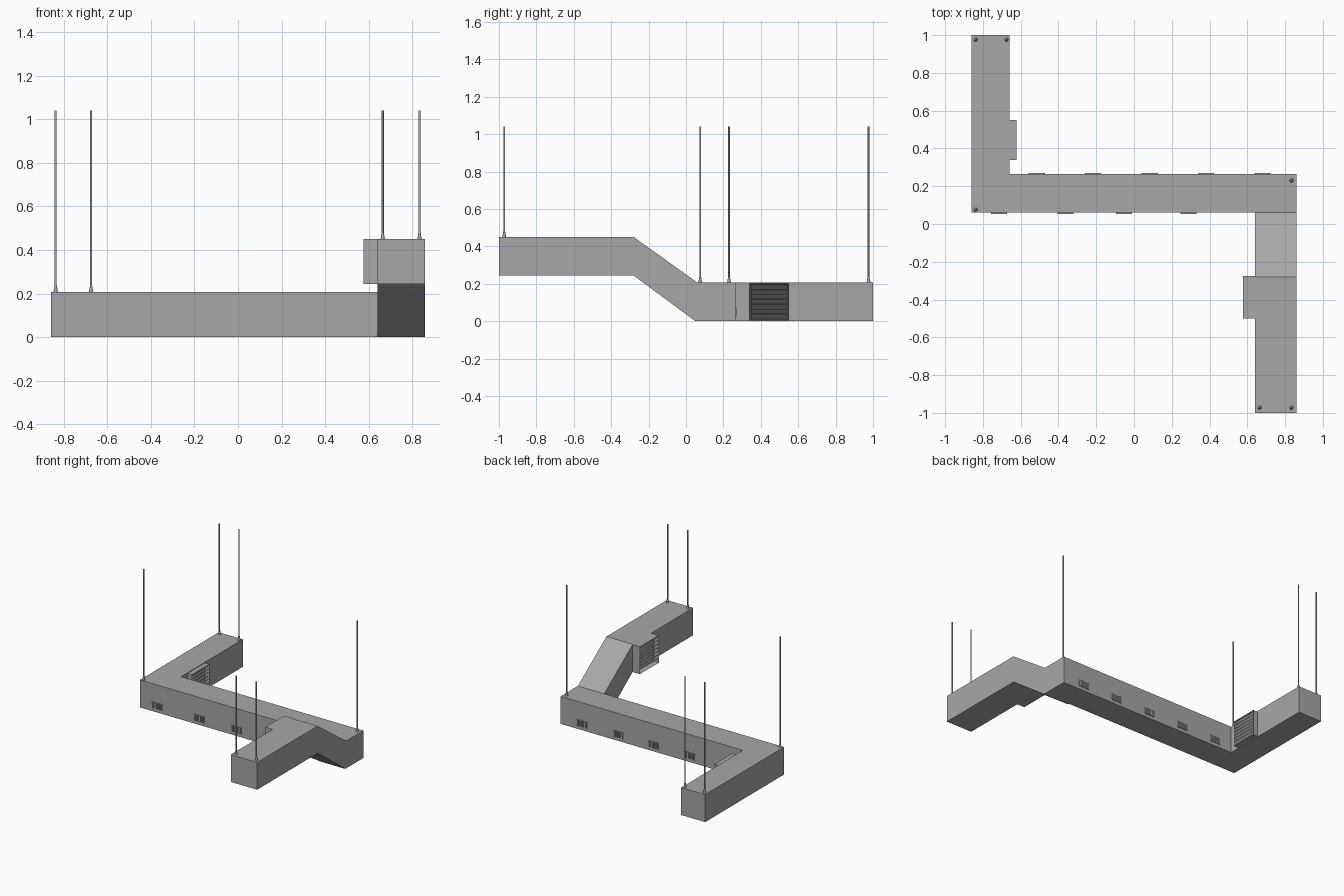
import bpy, bmesh, math
from mathutils import Matrix, Vector

if "Cube" in bpy.data.objects:
    bpy.data.objects.remove(bpy.data.objects["Cube"], do_unlink=True)

# One bare metal colour for everything
GREY = (0.39, 0.39, 0.39, 1)
duct_grey = bpy.data.materials.new("duct grey")
duct_grey.use_nodes = True
duct_grey.diffuse_color = GREY
duct_grey.node_tree.nodes["Principled BSDF"].inputs["Base Color"].default_value = GREY


def finish(name, bm):
    bmesh.ops.recalc_face_normals(bm, faces=bm.faces)
    mesh = bpy.data.meshes.new(name)
    bm.to_mesh(mesh)
    bm.free()
    mesh.materials.append(duct_grey)
    obj = bpy.data.objects.new(name, mesh)
    bpy.context.collection.objects.link(obj)
    return obj


def add_box(bm, lo, hi, tilt=Matrix.Identity(4)):
    lo, hi = Vector(lo), Vector(hi)
    mat = Matrix.Translation((lo + hi) / 2) @ tilt @ Matrix.Diagonal((*(hi - lo), 1))
    bmesh.ops.create_cube(bm, size=1, matrix=mat)


def prism(name, points, depth):
    """Extrude a closed outline along a vector."""
    bm = bmesh.new()
    face = bm.faces.new([bm.verts.new(p) for p in points])
    new = bmesh.ops.extrude_face_region(bm, geom=[face], use_keep_orig=True)["geom"]
    bmesh.ops.translate(bm, vec=depth, verts=[v for v in new if isinstance(v, bmesh.types.BMVert)])
    return finish(name, bm)


# Low duct: L-shaped run seen from above
H = 0.207
outline = [(-0.86, 0.06), (0.86, 0.06), (0.86, 0.265), (-0.66, 0.265), (-0.66, 1), (-0.86, 1)]
prism("main_duct", [(x, y, 0) for x, y in outline], (0, 0, H))

# Raised duct: side profile with the sloping section
profile = [(-1, 0.244), (-0.28, 0.244), (0.05, 0), (0.06, 0), (0.06, H), (-0.28, 0.45), (-1, 0.45)]
prism("raised_duct", [(0.64, y, z) for y, z in profile], (0.22, 0, 0))


# Large side outlets with a recessed grille of steeply tilted louvres
def outlet(name, x_duct, x_face, y0, y1, z0, z1):
    side = 1 if x_face > x_duct else -1
    rim, recess, count, angle = 0.008, 0.034, 7, math.radians(50)
    bm = bmesh.new()
    add_box(bm, (min(x_duct, x_face), y0, z0), (max(x_duct, x_face), y1, z1))
    front = max(bm.faces, key=lambda f: f.calc_center_median().x * side)
    bmesh.ops.inset_region(bm, faces=[front], thickness=rim)
    bmesh.ops.translate(bm, vec=(-side * recess, 0, 0), verts=front.verts)
    finish(name + "_housing", bm)

    bm = bmesh.new()
    pitch = (z1 - z0 - 2 * rim) / count
    half = pitch / math.cos(angle) / 2
    x = x_face - side * recess / 2
    for i in range(count):
        z = z0 + rim + pitch * (i + 0.5)
        add_box(bm, (x - 0.001, y0 + rim, z - half), (x + 0.001, y1 - rim, z + half),
                Matrix.Rotation(side * angle, 4, "Y"))
    finish(name + "_louvres", bm)


outlet("low_outlet", -0.66, -0.623, 0.34, 0.55, 0.006, 0.202)
outlet("raised_outlet", 0.64, 0.577, -0.5, -0.275, 0.244, 0.45)


# Small wall vents: backing plate, top and bottom rails, upright slats
def vent(name, x, y, side):
    w, z0, z1, rail, slats = 0.086, 0.025, 0.072, 0.003, 9
    bm = bmesh.new()

    def layer(xa, xb, za, zb, out):
        add_box(bm, (xa, min(y, y + side * out), za), (xb, max(y, y + side * out), zb))

    layer(x - w / 2, x + w / 2, z0, z1, 0.001)
    for z in (z0, z1 - rail):
        layer(x - w / 2, x + w / 2, z, z + rail, 0.006)
    for i in range(slats):
        c = x - w / 2 + w * (i + 0.5) / slats
        layer(c - 0.0025, c + 0.0025, z0 + rail, z1 - rail, 0.006)
    finish(name, bm)


for i, x in enumerate((-0.715, -0.363, -0.053, 0.288)):
    vent(f"front_vent_{i + 1}", x, 0.06, -1)
for i, x in enumerate((-0.515, -0.217, 0.083, 0.381, 0.68)):
    vent(f"back_vent_{i + 1}", x, 0.265, 1)


# Hanging rods with a flared foot
def hanger(name, x, y, z):
    bm = bmesh.new()
    for r1, r2, a, b in ((0.01, 0.005, z, z + 0.03), (0.005, 0.005, z + 0.03, 1.04)):
        bmesh.ops.create_cone(bm, cap_ends=True, segments=12, radius1=r1, radius2=r2, depth=b - a,
                              matrix=Matrix.Translation((x, y, (a + b) / 2)))
    rod = finish(name, bm)
    bpy.ops.object.select_all(action="DESELECT")
    rod.select_set(True)
    bpy.context.view_layer.objects.active = rod
    bpy.ops.object.shade_smooth_by_angle(angle=math.radians(40))


rods = [(-0.838, 0.976, H), (-0.675, 0.976, H), (-0.838, 0.076, H), (0.834, 0.23, H),
        (0.834, -0.972, 0.45), (0.665, -0.972, 0.45)]
for i, spot in enumerate(rods):
    hanger(f"hanger_rod_{i + 1}", *spot)
